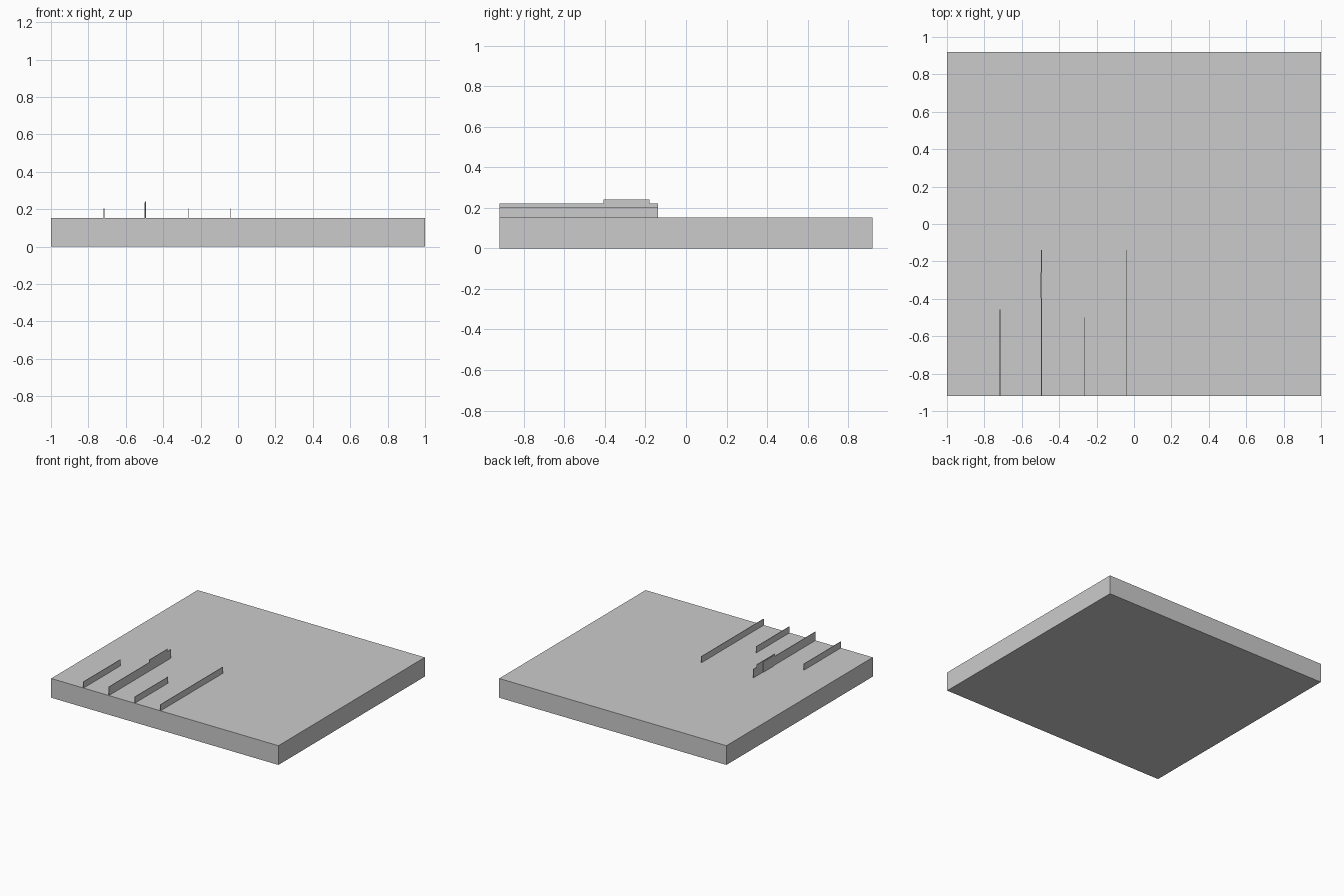
import bpy

if "Cube" in bpy.data.objects:
    bpy.data.objects.remove(bpy.data.objects["Cube"])

BASE_TOP = 0.153
FRONT = -0.92
THICK = 0.004


def box(name, x0, x1, y0, y1, z0, z1):
    bpy.ops.mesh.primitive_cube_add(
        size=1, location=((x0 + x1) / 2, (y0 + y1) / 2, (z0 + z1) / 2))
    ob = bpy.context.object
    ob.name = name
    ob.scale = (x1 - x0, y1 - y0, z1 - z0)
    bpy.ops.object.transform_apply(location=False, rotation=False, scale=True)
    return ob


def wall(name, x, y0, y1, z0, z1):
    return box(name, x - THICK / 2, x + THICK / 2, y0, y1, z0, z1)


# Thick floor slab
box("base_slab", -1, 1, FRONT, -FRONT, 0, BASE_TOP)

# Thin parallel partitions starting at the front edge
for i, (x, back, top) in enumerate([(-0.717, -0.457, 0.203),
                                    (-0.266, -0.50, 0.203),
                                    (-0.039, -0.138, 0.203)]):
    wall(f"partition_{i + 1}", x, FRONT, back, BASE_TOP, top)

# Taller partition with a raised crest and a slim side panel
TALL_X = -0.494
wall("tall_partition", TALL_X, FRONT, -0.138, BASE_TOP, 0.222)
wall("raised_crest", TALL_X, -0.408, -0.181, 0.222, 0.242)
box("side_panel", TALL_X - 0.006, TALL_X - THICK / 2,
    -0.395, -0.26, BASE_TOP, 0.235)
